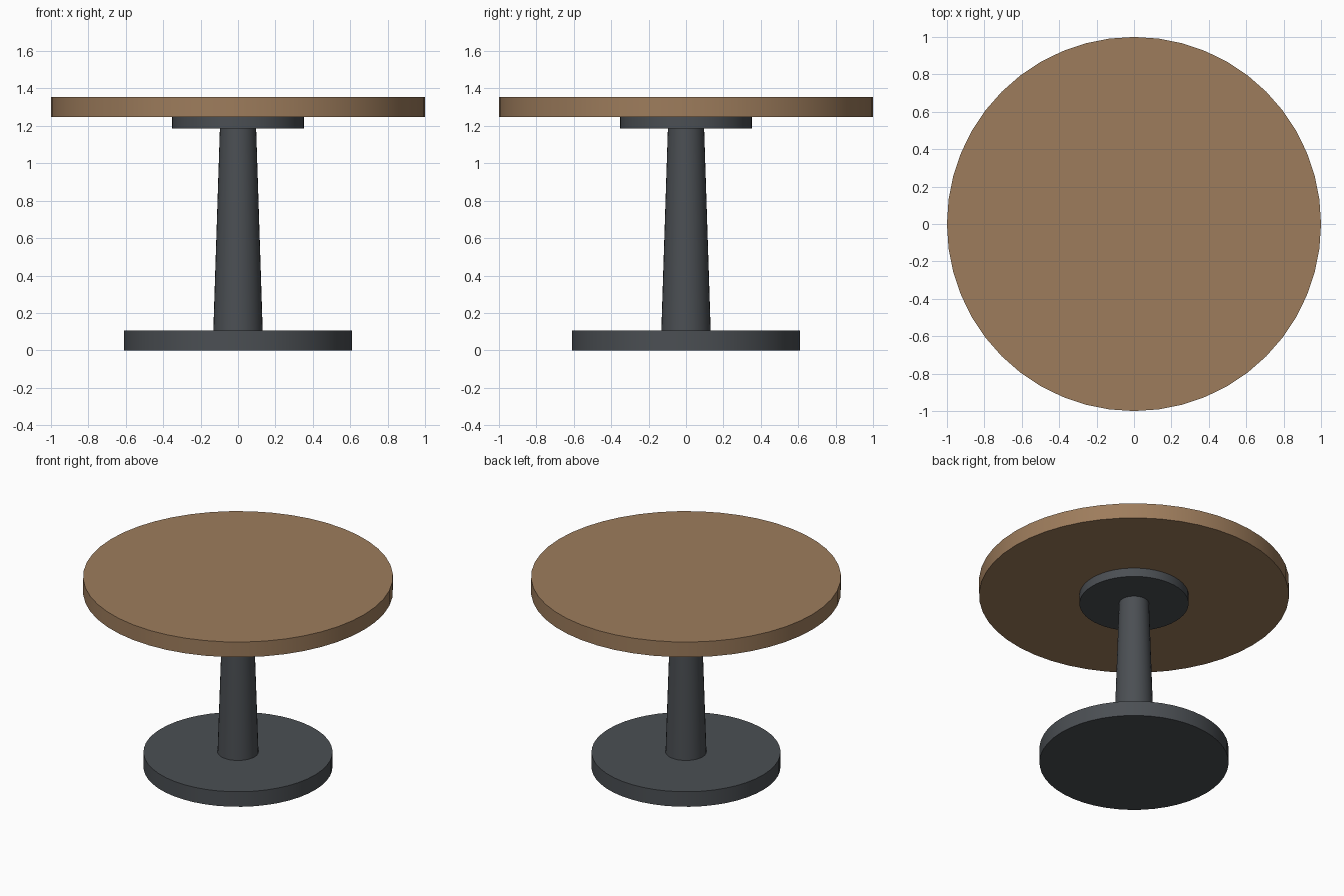
import bpy
import math

cube = bpy.data.objects.get("Cube")
if cube:
    bpy.data.objects.remove(cube, do_unlink=True)


def material(name, rgb):
    mat = bpy.data.materials.new(name)
    mat.use_nodes = True
    colour = (*rgb, 1.0)
    mat.diffuse_color = colour
    mat.node_tree.nodes["Principled BSDF"].inputs["Base Color"].default_value = colour
    return mat


def disc(name, bottom, top, lower_radius, upper_radius, mat, sides=48):
    """Upright round part between two heights, optionally tapered."""
    bpy.ops.mesh.primitive_cone_add(
        vertices=sides, radius1=lower_radius, radius2=upper_radius,
        depth=top - bottom, location=(0, 0, (bottom + top) / 2))
    obj = bpy.context.object
    obj.name = name
    obj.data.materials.append(mat)
    bpy.ops.object.shade_smooth_by_angle(angle=math.radians(35))
    return obj


wood = material("warm wood", (0.34, 0.203, 0.107))
metal = material("dark grey metal", (0.07, 0.078, 0.087))

# Floor plate, tapered column, support plate and round top
disc("base_plate", 0.0, 0.107, 0.61, 0.61, metal)
disc("column", 0.107, 1.185, 0.132, 0.097, metal, 32)
disc("support_plate", 1.185, 1.247, 0.352, 0.352, metal)
disc("table_top", 1.247, 1.355, 1.0, 1.0, wood)
